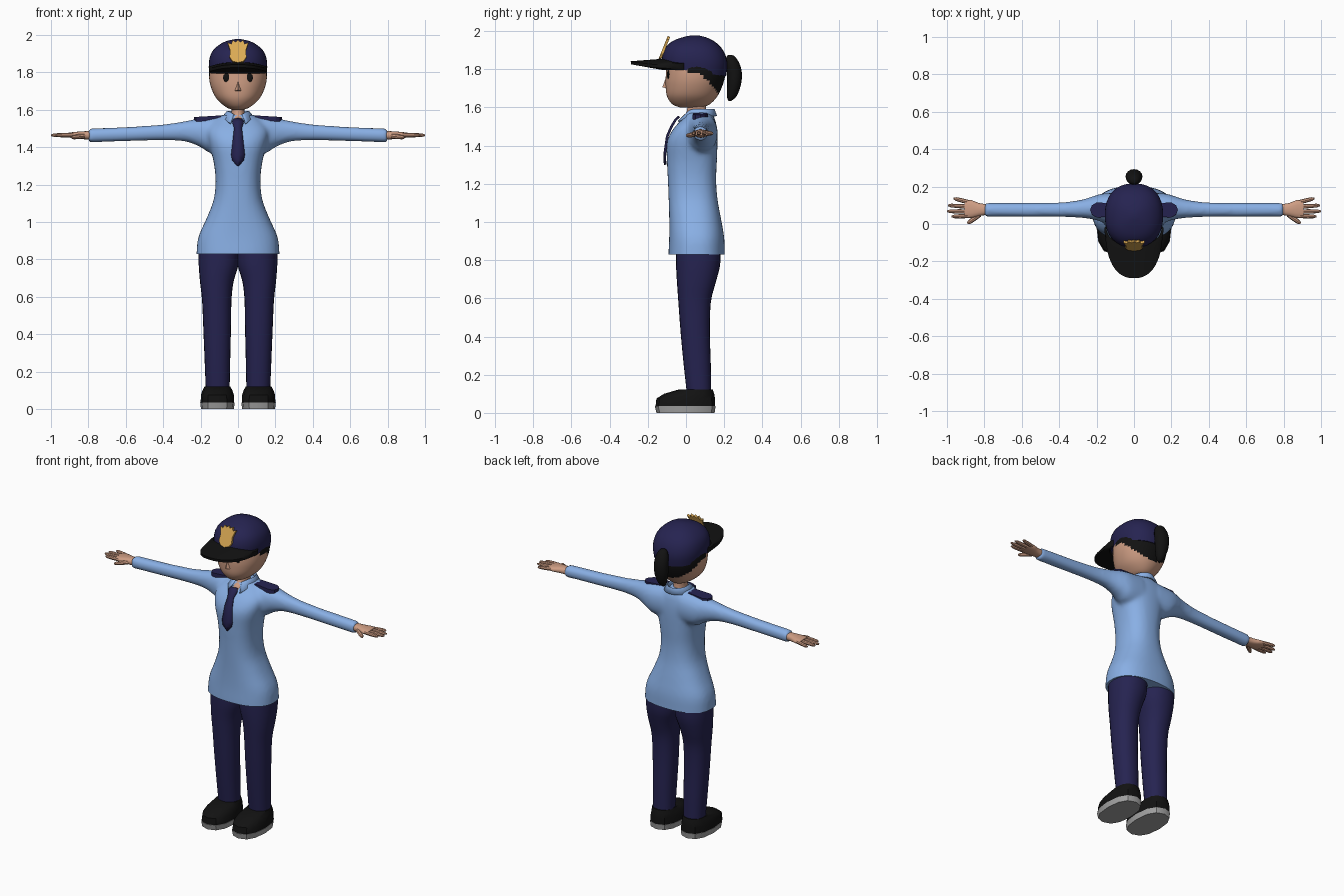
import bpy, bmesh, math
from mathutils import Vector

if "Cube" in bpy.data.objects:
    bpy.data.objects.remove(bpy.data.objects["Cube"])


def material(name, rgb):
    m = bpy.data.materials.new(name)
    m.diffuse_color = (*rgb, 1)
    m.use_nodes = True
    m.node_tree.nodes["Principled BSDF"].inputs["Base Color"].default_value = m.diffuse_color
    return m


BLUE = material("light blue cloth", (0.25, 0.43, 0.78))
NAVY = material("navy cloth", (0.019, 0.017, 0.082))
SKIN = material("skin", (0.62, 0.34, 0.23))
BLACK = material("black", (0.006, 0.006, 0.006))
GREY = material("grey sole", (0.36, 0.36, 0.36))
GOLD = material("gold", (0.72, 0.41, 0.09))


def finish(name, bm, mats, mirror=False, angle=40, solid=0):
    bmesh.ops.recalc_face_normals(bm, faces=bm.faces)
    me = bpy.data.meshes.new(name)
    bm.to_mesh(me)
    bm.free()
    ob = bpy.data.objects.new(name, me)
    bpy.context.collection.objects.link(ob)
    for m in mats:
        me.materials.append(m)
    bpy.ops.object.select_all(action='DESELECT')
    bpy.context.view_layer.objects.active = ob
    ob.select_set(True)
    if angle:
        bpy.ops.object.shade_smooth_by_angle(angle=math.radians(angle))
    if solid:
        s = ob.modifiers.new("thickness", 'SOLIDIFY')
        s.thickness, s.offset = solid, 0
    if mirror:
        ob.modifiers.new("mirror", 'MIRROR')
    return ob


def skin_rows(bm, rows, ring=True, caps=True):
    """Bridge rows of points into a surface."""
    vs = [[bm.verts.new(p) for p in r] for r in rows]
    n = len(vs[0])
    for a, b in zip(vs, vs[1:]):
        for i in range(n if ring else n - 1):
            j = (i + 1) % n
            bm.faces.new((a[i], a[j], b[j], b[i]))
    if caps:
        bm.faces.new(vs[0])
        bm.faces.new(vs[-1])


def spline(secs, steps):
    """Catmull-Rom interpolation of section tuples."""
    out = []
    for i in range(len(secs) - 1):
        p = [secs[max(0, min(len(secs) - 1, i + k))] for k in (-1, 0, 1, 2)]
        for s in range(steps):
            t = s / steps
            out.append([0.5 * (2 * b + (c - a) * t + (2 * a - 5 * b + 4 * c - d) * t * t
                        + (3 * b - a - 3 * c + d) * t ** 3) for a, b, c, d in zip(*p)])
    return out + [list(secs[-1])]


def loft(bm, secs, n=24, e=2.0, axis='z', steps=3, sign=1):
    """Sections are (position, a min, a max, b min, b max) across the axis."""
    rows = []
    for pos, a0, a1, b0, b1 in spline(secs, steps):
        row = []
        for i in range(n):
            c, s = math.cos(math.tau * i / n), math.sin(math.tau * i / n)
            a = (a0 + a1) / 2 + (a1 - a0) / 2 * math.copysign(abs(c) ** (2 / e), c)
            b = (b0 + b1) / 2 + (b1 - b0) / 2 * math.copysign(abs(s) ** (2 / e), s)
            row.append((a, b, pos) if axis == 'z' else (pos * sign, a, b))
        rows.append(row)
    skin_rows(bm, rows)


def sym(secs):
    return [(z, -h, h, y0, y1) for z, h, y0, y1 in secs]


# Shirt: torso and sleeves fused, hem cut flat
bm = bmesh.new()
loft(bm, sym([(0.78, .222, -.092, .205), (0.83, .222, -.092, .203), (0.92, .212, -.088, .2),
              (1.02, .168, -.088, .183), (1.12, .13, -.091, .165), (1.22, .12, -.095, .158),
              (1.32, .13, -.1, .162), (1.42, .155, -.1, .165), (1.49, .165, -.065, .162),
              (1.545, .125, -.015, .15), (1.575, .07, .0, .13)]), 40, 2.4)
for s in (1, -1):
    loft(bm, [(.06, .0, .165, 1.36, 1.575), (.15, .005, .165, 1.37, 1.565), (.2, .02, .155, 1.40, 1.557),
              (.28, .033, .13, 1.43, 1.54), (.4, .038, .115, 1.437, 1.522),
              (.6, .038, .113, 1.432, 1.508), (.8, .038, .113, 1.425, 1.5)], 24, 2.2, 'x', sign=s)
shirt = finish("shirt", bm, [BLUE], angle=0)
r = shirt.modifiers.new("fuse", 'REMESH')
r.mode, r.voxel_size = 'VOXEL', 0.012
sm = shirt.modifiers.new("relax", 'SMOOTH')
sm.factor, sm.iterations = 0.5, 6
fused = bpy.data.meshes.new_from_object(shirt.evaluated_get(bpy.context.evaluated_depsgraph_get()))
bpy.data.objects.remove(shirt)
bm = bmesh.new()
bm.from_mesh(fused)
bmesh.ops.bisect_plane(bm, geom=bm.verts[:] + bm.edges[:] + bm.faces[:], plane_co=(0, 0, .83),
                       plane_no=(0, 0, -1), clear_outer=True)
bmesh.ops.holes_fill(bm, edges=[e for e in bm.edges if e.is_boundary], sides=0)
for f in bm.faces:
    f.material_index = 0
finish("shirt", bm, [BLUE], angle=50)

# Trousers
bm = bmesh.new()
loft(bm, [(.1, .045, .172, .005, .132), (.25, .042, .178, -.012, .13), (.42, .038, .185, -.028, .125),
          (.58, .035, .192, -.04, .13), (.68, .024, .203, -.047, .155), (.77, -.002, .21, -.052, .178),
          (.85, -.005, .21, -.052, .182)], 24, 2.2)
finish("trousers", bm, [NAVY], mirror=True)

# Shoes: few-sided upper with a grey sole
bm = bmesh.new()
loft(bm, [(.032, .02, .2, -.16, .153), (.075, .022, .198, -.155, .152), (.1, .03, .19, -.115, .148),
          (.122, .042, .178, -.04, .14)], 12, 2.4, steps=1)
finish("shoes", bm, [BLACK], mirror=True)
bm = bmesh.new()
loft(bm, [(0, .022, .198, -.155, .15), (.035, .018, .202, -.163, .155)], 12, 2.4, steps=1)
finish("soles", bm, [GREY], mirror=True)

# Hands: palm, four fingers and a thumb
bm = bmesh.new()
loft(bm, [(.78, .05, .105, 1.44, 1.487), (.83, .042, .112, 1.443, 1.485), (.87, .032, .128, 1.447, 1.482),
          (.905, .034, .126, 1.452, 1.478)], 16, 2.4, 'x', 2)


def finger(p, q, rad):
    p, q = Vector(p), Vector(q)
    rot = (q - p).to_track_quat('Z', 'Y')
    rows = []
    for t, k in ((0, 1), (.5, 1), (.85, .85), (1, .4)):
        rows.append([p.lerp(q, t) + rot @ Vector((math.cos(a) * rad * k, math.sin(a) * rad * k, 0))
                     for a in (math.tau * i / 8 for i in range(8))])
    skin_rows(bm, rows)


for y0, y1, x in ((.043, .04, .975), (.067, .068, 1.0), (.092, .1, .995), (.116, .137, .965)):
    finger((.88, y0, 1.465), (x, y1, 1.464), .0115)
finger((.825, .05, 1.46), (.89, .003, 1.452), .013)
finish("hands", bm, [SKIN], mirror=True)

# Neck and head, with hair coloured on the back of the head
bm = bmesh.new()
loft(bm, sym([(1.5, .03, -.05, .1), (1.55, .042, -.022, .11), (1.58, .036, .005, .105),
              (1.64, .036, .005, .105)]), 20)
finish("neck", bm, [SKIN])
bm = bmesh.new()
loft(bm, sym([(1.6, .03, -.03, .08), (1.617, .068, -.072, .125), (1.66, .115, -.1, .165),
              (1.72, .144, -.107, .193), (1.78, .155, -.105, .207), (1.84, .15, -.1, .205)]), 48, 2.1, steps=6)
for f in bm.faces:
    c = f.calc_center_median()
    f.material_index = int(c.y > 0 and c.z > 1.785 - 5 * max(0, c.y - .02) ** 2)
finish("head", bm, [SKIN, BLACK])

# Nose and eyes
bm = bmesh.new()
v = [bm.verts.new(p) for p in ((-.022, -.1, 1.7), (.022, -.1, 1.7), (0, -.124, 1.706), (0, -.102, 1.765))]
for a in ((0, 1, 2), (0, 2, 3), (1, 3, 2)):
    bm.faces.new([v[i] for i in a])
finish("nose", bm, [SKIN], angle=0)
bm = bmesh.new()
bmesh.ops.create_uvsphere(bm, u_segments=16, v_segments=8, radius=1)
for p in bm.verts:
    p.co = (.057 + p.co.x * .023, -.092 + p.co.y * .008, 1.772 + p.co.z * .025)
finish("eyes", bm, [BLACK], mirror=True)

# Ponytail
bm = bmesh.new()
loft(bm, [(1.635, -.008, .008, .222, .238), (1.66, -.025, .025, .214, .266), (1.72, -.042, .042, .216, .288),
          (1.78, -.045, .045, .214, .293), (1.83, -.04, .04, .208, .28), (1.865, -.025, .025, .212, .258),
          (1.875, -.008, .008, .222, .24)], 16)
finish("ponytail", bm, [BLACK])

# Cap crown, lower at the back
bm = bmesh.new()
loft(bm, sym([(1.79, .15, -.125, .21), (1.85, .156, -.125, .217), (1.905, .142, -.108, .197),
              (1.945, .105, -.07, .155), (1.968, .06, -.015, .105), (1.978, .015, .03, .06)]), 32, 2.3)
for p in bm.verts:
    p.co.z -= .15 * (p.co.y - .03) * max(0, 1 - (p.co.z - 1.79) / .188)
finish("cap_crown", bm, [NAVY])

# Cap brim, thick at the root and thin at the tip
bm = bmesh.new()
rows = []
for i in range(25):
    a = math.pi + math.pi * i / 24
    c, s = math.cos(a), math.sin(a)
    cx = math.copysign(abs(c) ** .85, c)
    sy = -abs(s) ** .85
    d = .022 * c * c
    rows.append([(.148 * cx, -.01 + .105 * sy, 1.855 - d), (.158 * cx, -.02 + .13 * sy, 1.853 - d),
                 (.154 * cx, -.02 + .27 * sy, 1.842 - d), (.154 * cx, -.02 + .268 * sy, 1.826 - d),
                 (.148 * cx, -.01 + .105 * sy, 1.795)])
skin_rows(bm, rows)
finish("cap_brim", bm, [BLACK])

# Cap badge: crown-topped shield leaning back
half = [(0, 1.85), (.03, 1.858), (.045, 1.88), (.042, 1.915), (.056, 1.958), (.036, 1.95), (.028, 1.97), (.012, 1.96)]
pts = half + [(0, 1.972)] + [(-x, z) for x, z in half[:0:-1]]
bm = bmesh.new()
bm.faces.new([bm.verts.new((x, -.138 + .4 * (z - 1.85), z)) for x, z in pts])
finish("cap_badge", bm, [GOLD], angle=0, solid=.014)

# Collar, open at the front with pointed flaps
bm = bmesh.new()
rows = []
for i in range(29):
    a = math.radians(-158 + 316 * i / 28)
    s, c = math.sin(a), math.cos(a)
    f = max(0, -c) ** 4
    rows.append([(.05 * s, .075 + .062 * c, 1.57 - .01 * f), (.06 * s, .075 + .073 * c, 1.588 - .022 * f),
                 ((.085 + .03 * f) * s, .068 + (.09 + .035 * f) * c, 1.555 - .04 * f)])
skin_rows(bm, rows, ring=False, caps=False)
finish("collar", bm, [BLUE], solid=.01)

# Tie
bm = bmesh.new()
skin_rows(bm, [[(-w, y, z), (0, y - .006, z), (w, y, z)] for z, y, w in (
    (1.552, -.035, .022), (1.535, -.052, .031), (1.5, -.073, .02), (1.45, -.095, .026),
    (1.36, -.108, .036), (1.33, -.108, .03), (1.3, -.106, .003))], ring=False, caps=False)
finish("tie", bm, [NAVY], solid=.008)

# Shoulder straps
bm = bmesh.new()
out = [(.09, .04), (.2, .035), (.225, .05), (.235, .075), (.225, .1), (.2, .115), (.09, .11)]
skin_rows(bm, [[(x, y, z - .06 * (x - .09)) for x, y in out] for z in (1.545, 1.57)])
finish("shoulder_straps", bm, [NAVY], mirror=True, angle=30)
